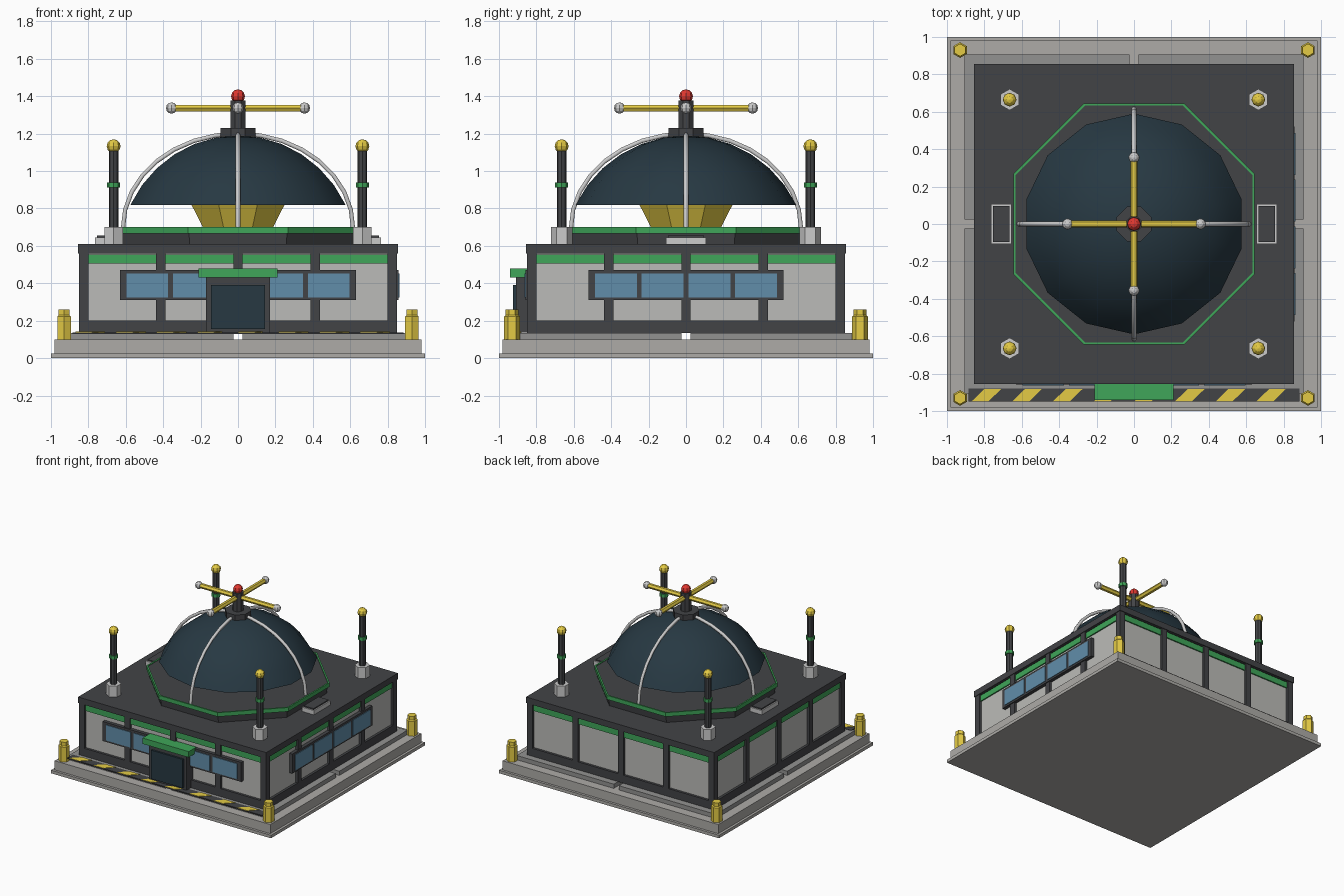
import bpy, bmesh
from math import sin, cos, pi, radians, asin
from mathutils import Matrix, Vector

if "Cube" in bpy.data.objects:
    bpy.data.objects.remove(bpy.data.objects["Cube"])

COL = dict(stone=(.42, .41, .39), pave=(.29, .29, .285), dark=(.055, .057, .062), panel=(.5, .5, .48),
           green=(.05, .38, .1), gold=(.78, .6, .06), glass=(.12, .27, .4), navy=(.02, .04, .055),
           steel=(.55, .55, .55), red=(.75, .04, .03))
MATS = {}


def mat(c):
    if c not in MATS:
        MATS[c] = bpy.data.materials.new(c)
        MATS[c].diffuse_color = (*COL[c], 1)
    return MATS[c]


def finish(bm, name, color, smooth=False):
    bmesh.ops.recalc_face_normals(bm, faces=bm.faces)
    me = bpy.data.meshes.new(name)
    for f in bm.faces:
        f.smooth = smooth
    bm.to_mesh(me)
    bm.free()
    me.materials.append(mat(color))
    ob = bpy.data.objects.new(name, me)
    bpy.context.collection.objects.link(ob)
    return ob


def box(name, color, x0, x1, y0, y1, z0, z1, turn=0):
    bm = bmesh.new()
    m = Matrix.Translation(((x0 + x1) / 2, (y0 + y1) / 2, (z0 + z1) / 2)) @ Matrix.Diagonal((x1 - x0, y1 - y0, z1 - z0, 1))
    bmesh.ops.create_cube(bm, size=1, matrix=Matrix.Rotation(turn, 4, 'Z') @ m)
    return finish(bm, name, color)


def lathe(name, color, profile, n, at=(0, 0, 0), spin=0, smooth=False, closed=False, tilt=None):
    """Turn (radius, z) points about z; first corner faces +y."""
    bm = bmesh.new()
    rings = []
    for r, z in profile:
        angs = [2 * pi * i / n + spin for i in range(n)]
        if r == 0:
            rings.append([bm.verts.new((0, 0, z))] * n)
        else:
            rings.append([bm.verts.new((r * sin(a), r * cos(a), z)) for a in angs])
    pairs = list(zip(rings, rings[1:])) + ([(rings[-1], rings[0])] if closed else [])
    for a, b in pairs:
        for i in range(n):
            j = (i + 1) % n
            bm.faces.new(list(dict.fromkeys((a[i], a[j], b[j], b[i]))))
    if not closed:
        for ring, (r, _) in ((rings[0], profile[0]), (rings[-1], profile[-1])):
            if r:
                bm.faces.new(ring)
    if tilt:
        bm.transform(tilt)
    bm.transform(Matrix.Translation(at))
    return finish(bm, name, color, smooth)


def ball(name, color, r, at):
    pts = [(0 if k in (0, 6) else r * sin(pi * k / 6), -r * cos(pi * k / 6)) for k in range(7)]
    return lathe(name, color, pts, 8, at)


CORNERS = [(x, y) for x in (-1, 1) for y in (-1, 1)]

# Foundation and four paving slabs with channels between them
box("foundation_lower", "stone", -1, 1, -1, 1, 0, .025)
box("foundation_upper", "stone", -.98, .98, -.98, .98, .025, .1)
for sx, sy in CORNERS:
    xs, ys = sorted((sx * .023, sx * .905)), sorted((sy * .023, sy * .905))
    box("paving_slab", "pave", *xs, *ys, .1, .135)

# Hazard strip in front of the door
box("hazard_strip", "dark", -.885, .885, -.95, -.88, .13, .138)
bm = bmesh.new()
for i in range(8):
    x = -.87 + .2175 * i
    low, high = ([bm.verts.new((x + dx, y, z)) for dx, y in ((0, -.95), (.09, -.95), (.16, -.882), (.07, -.882))]
                 for z in (.13, .141))
    bm.faces.new(low)
    bm.faces.new(high)
    for k in range(4):
        bm.faces.new((low[k], low[(k + 1) % 4], high[(k + 1) % 4], high[k]))
finish(bm, "hazard_stripes", "gold")

# Building body
box("plinth", "dark", -.85, .85, -.85, .85, .135, .2)
box("wall_core", "panel", -.83, .83, -.83, .83, .2, .56)
box("roof", "dark", -.855, .855, -.855, .855, .56, .61)
for sx, sy in CORNERS:
    xs, ys = sorted((sx * .8, sx * .85)), sorted((sy * .8, sy * .85))
    box("corner_column", "dark", *xs, *ys, .2, .56)
for side in range(4):
    t = side * pi / 2
    for x in (-.413, 0, .413):
        box("wall_column", "dark", x - .025, x + .025, -.85, -.82, .2, .56, t)
    for x in (-.62, -.207, .207, .62):
        box("green_wall_trim", "green", x - .183, x + .183, -.84, -.82, .505, .553, t)


# Windows: two-pane on both sides of the door, four-pane on the right wall
def window(cx, panes, turn):
    w = panes * .125 + .02
    box("window_frame", "dark", cx - w, cx + w, -.858, -.82, .31, .47, turn)
    for i in range(panes):
        px = cx + (i - (panes - 1) / 2) * .25
        box("window_pane", "glass", px - .112, px + .112, -.863, -.85, .325, .452, turn)


window(-.36, 2, 0)
window(.36, 2, 0)
window(0, 4, pi / 2)

# Door
box("door_frame", "dark", -.17, .17, -.91, -.83, .138, .43)
box("door_leaf", "navy", -.145, .145, -.925, -.9, .155, .39)
box("door_canopy", "green", -.21, .21, -.94, -.84, .43, .478)

# Corner bollards and roof masts
for sx, sy in CORNERS:
    lathe("bollard", "gold", [(.042, .1), (.042, .222), (.034, .23), (.034, .26)], 6, (sx * .93, sy * .93, 0))
    p = (sx * .665, sy * .665, 0)
    lathe("mast_base", "steel", [(.057, .61), (.057, .7)], 6, p)
    lathe("mast_pole", "dark", [(.026, .7), (.026, 1.12)], 8, p)
    lathe("mast_collar", "green", [(.035, .912), (.035, .938)], 8, p)
    ball("mast_tip", "gold", .037, (p[0], p[1], 1.133))

# Roof vents
for s in (-1, 1):
    box("roof_vent", "steel", *sorted((s * .655, s * .765)), -.107, .107, .61, .645)
    box("vent_grille", "dark", *sorted((s * .665, s * .755)), -.097, .097, .645, .655)

# Octagonal dome seat with green rim
k = 1 / cos(pi / 8)
lathe("dome_seat", "dark", [(.625 * k, .61), (.635 * k, .695)], 8, spin=pi / 8)
lathe("dome_seat_rim", "green", [(.63 * k, .667), (.645 * k, .667), (.645 * k, .7), (.633 * k, .7)], 8,
      spin=pi / 8, closed=True)

# Raised dome on its flared pedestal
lathe("dome_pedestal", "gold", [(.2, .695), (.275, .83)], 8, spin=pi / 8)
R, cap = .655, asin(.59 / .655)
dome = lathe("dome", "navy", [(0, .82)] + [(R * sin(cap * i / 6), .535 + R * cos(cap * i / 6)) for i in range(6, 0, -1)]
             + [(0, 1.19)], 14, smooth=True)
bpy.context.view_layer.objects.active = dome
dome.select_set(True)
bpy.ops.object.shade_smooth_by_angle(angle=radians(40))

# Two crossing arched ribs over the dome
for turn in (0, pi / 2):
    cu = bpy.data.curves.new("dome_rib", 'CURVE')
    cu.dimensions = '3D'
    cu.bevel_depth, cu.bevel_resolution, cu.use_fill_caps = .013, 1, True
    sp = cu.splines.new('POLY')
    sp.points.add(16)
    for i, pt in enumerate(sp.points):
        a = pi * i / 16
        pt.co = (.615 * cos(a), 0, .695 + .505 * sin(a), 1)
    cu.materials.append(mat("steel"))
    rib = bpy.data.objects.new("dome_rib", cu)
    rib.rotation_euler.z = turn
    bpy.context.collection.objects.link(rib)

# Hub, cross arms and beacon
lathe("hub", "dark", [(.1, 1.185), (.1, 1.23)], 8, spin=pi / 8)
lathe("hub_mast", "dark", [(.043, 1.23), (.043, 1.378)], 8, spin=pi / 8)
ball("beacon", "red", .037, (0, 0, 1.4))
for i in range(2):
    tilt = Matrix.Rotation(i * pi / 2, 4, 'Z') @ Matrix.Rotation(pi / 2, 4, 'Y') @ Matrix.Rotation(0, 4, 'Z')
    lathe("cross_arm", "gold", [(.02, -.35), (.02, .35)], 6, (0, 0, 1.337), tilt=tilt)
    for s in (-1, 1):
        d = Vector((s * .355, 0, 0)) if i == 0 else Vector((0, s * .355, 0))
        ball("arm_tip", "steel", .03, d + Vector((0, 0, 1.337)))

for m in bpy.data.materials:
    if m.users and not m.is_grease_pencil:
        m.use_nodes = True
        m.node_tree.nodes["Principled BSDF"].inputs["Base Color"].default_value = m.diffuse_color
